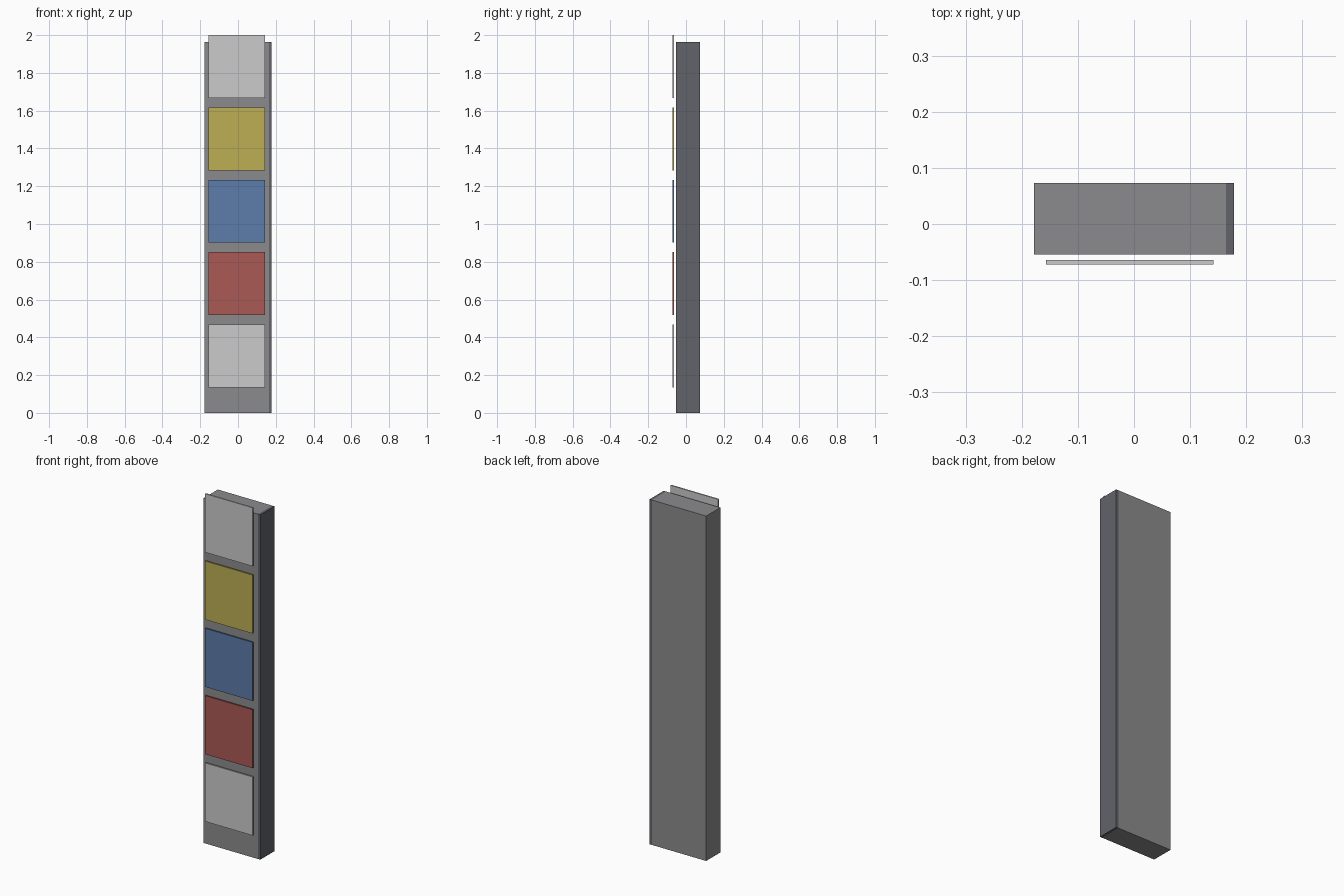
import bpy

if "Cube" in bpy.data.objects:
    bpy.data.objects.remove(bpy.data.objects["Cube"])


def material(name, rgb):
    m = bpy.data.materials.new(name)
    m.diffuse_color = (*rgb, 1)
    m.use_nodes = True
    m.node_tree.nodes["Principled BSDF"].inputs["Base Color"].default_value = m.diffuse_color
    return m


def box(name, lo, hi, mat=None):
    bpy.ops.mesh.primitive_cube_add(
        size=1, location=[(a + b) / 2 for a, b in zip(lo, hi)])
    ob = bpy.context.object
    ob.name = name
    ob.scale = [b - a for a, b in zip(lo, hi)]
    bpy.ops.object.transform_apply(location=False, rotation=False, scale=True)
    if mat:
        ob.data.materials.append(mat)
    return ob


white = material("white", (0.66, 0.65, 0.64))
yellow = material("yellow", (0.51, 0.43, 0.09))
blue = material("blue", (0.11, 0.2, 0.41))
red = material("red", (0.4, 0.1, 0.09))
grey = material("mid_grey", (0.26, 0.26, 0.27))
dark = material("dark_grey", (0.12, 0.125, 0.145))

# Upright slab with a dark strip closing its right side
FRONT, BACK, TOP = -0.054, 0.073, 1.963
box("slab", (-0.178, FRONT, 0), (0.164, BACK, TOP), grey)
box("side_strip", (0.164, FRONT, 0), (0.178, BACK, TOP), dark)

# Column of coloured panels floating just in front of the slab
for i, mat in enumerate((white, red, blue, yellow, white)):
    z = 0.135 + i * 0.383
    box(f"panel_{i + 1}", (-0.157, -0.072, z), (0.142, -0.064, z + 0.333), mat)
